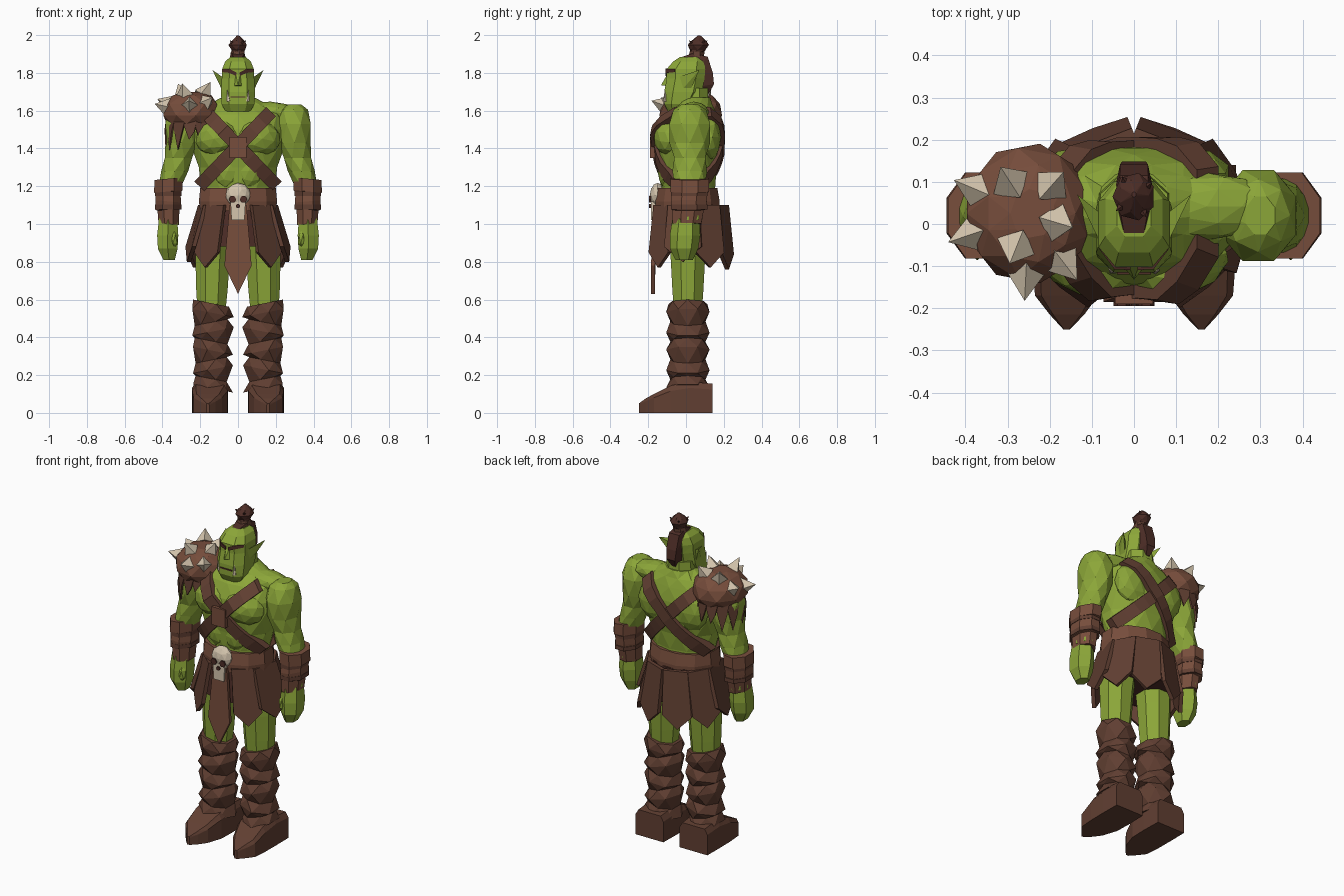
import bpy, bmesh, math
from mathutils import Vector, Matrix
from mathutils.bvhtree import BVHTree

if "Cube" in bpy.data.objects:
    bpy.data.objects.remove(bpy.data.objects["Cube"])


def colour(name, rgb):
    m = bpy.data.materials.new(name)
    m.diffuse_color = (*rgb, 1)
    m.use_nodes = True
    m.node_tree.nodes["Principled BSDF"].inputs["Base Color"].default_value = m.diffuse_color
    return m


SKIN = colour("green skin", (0.26, 0.38, 0.04))
LEATHER = colour("brown leather", (0.12, 0.05, 0.032))
TAN = colour("light leather", (0.185, 0.075, 0.045))
DARK = colour("dark hair", (0.075, 0.027, 0.02))
BONE = colour("bone", (0.66, 0.56, 0.42))


def make(name, verts, faces, mat, tri=False):
    me = bpy.data.meshes.new(name)
    bm = bmesh.new()
    vs = [bm.verts.new(v) for v in verts]
    for f in faces:
        bm.faces.new([vs[i] for i in f])
    if tri:
        bmesh.ops.triangulate(bm, faces=bm.faces[:])
    bmesh.ops.recalc_face_normals(bm, faces=bm.faces[:])
    bm.to_mesh(me)
    bm.free()
    me.materials.append(mat)
    ob = bpy.data.objects.new(name, me)
    bpy.context.collection.objects.link(ob)
    return ob


def skin_rings(name, rings, mat, tri=False):
    """Join rings of points with side faces and end caps."""
    n, verts = len(rings[0]), [p for r in rings for p in r]
    faces = [list(range(n)), list(range(len(verts) - n, len(verts)))]
    for k in range(len(rings) - 1):
        for i in range(n):
            j = (i + 1) % n
            faces.append([k * n + i, k * n + j, (k + 1) * n + j, (k + 1) * n + i])
    return make(name, verts, faces, mat, tri)


def loft(name, rings, mat, n=8, tri=False, twist=0.0, tilt=0.0, sx=1, p=1.0):
    """Stack of rings (cx, cy, z, half width, half depth); p below 1 makes them boxier."""
    out, q = [], 1 / math.cos(math.pi / n) ** p
    for k, (cx, cy, z, rx, ry) in enumerate(rings):
        ring = []
        for i in range(n):
            a = 2 * math.pi * (i + 0.5 + twist * (k % 2)) / n
            c, s = [math.copysign(abs(v) ** p, v) for v in (math.cos(a), math.sin(a))]
            ring.append((sx * (cx + rx * q * c), cy + ry * q * s, z + tilt * rx * c * (-1) ** (k // 2)))
        out.append(ring)
    return skin_rings(name, out, mat, tri)


def prism(name, pts, depth, mat):
    """Flat outline extruded along a vector."""
    d = Vector(depth)
    return skin_rings(name, [[Vector(p) for p in pts], [Vector(p) + d for p in pts]], mat)


def blob(name, c, r, mat, rot=(0, 0, 0), sub=2):
    bm = bmesh.new()
    bmesh.ops.create_icosphere(bm, subdivisions=sub, radius=1)
    m = Matrix.Translation(c)
    for ax, v in zip("XYZ", rot):
        m = m @ Matrix.Rotation(v, 4, ax)
    bm.transform(m @ Matrix.Diagonal((*r, 1)))
    verts, faces = [v.co.copy() for v in bm.verts], [[v.index for v in f.verts] for f in bm.faces]
    bm.free()
    return make(name, verts, faces, mat)


def spike(name, base, direction, r, h, mat, n=4):
    base, d = Vector(base), Vector(direction).normalized()
    q = d.to_track_quat('Z', 'Y')
    pts = [base + q @ Vector((r * math.cos(2 * math.pi * i / n), r * math.sin(2 * math.pi * i / n), 0))
           for i in range(n)] + [base + d * h]
    return make(name, pts, [list(range(n))] + [[i, (i + 1) % n, n] for i in range(n)], mat)


# Torso with chest muscles
body = [loft("torso", [(0, .01, 1.08, .18, .135), (0, .01, 1.2, .192, .14), (0, .01, 1.3, .207, .152),
                       (0, .015, 1.4, .235, .165), (0, .02, 1.5, .25, .16), (0, .03, 1.58, .23, .13),
                       (0, .045, 1.63, .16, .095), (0, .05, 1.67, .085, .075)], SKIN, 12, True, 0.5)]
for s, side in ((1, "left"), (-1, "right")):
    body.append(blob(f"{side}_pec", (s * .11, -.095, 1.455), (.12, .075, .095), SKIN, (0, s * .2, s * .25)))
    body.append(blob(f"{side}_shoulder_blade", (s * .11, .12, 1.46), (.12, .065, .13), SKIN))
    blob(f"{side}_belly", (s * .055, -.095, 1.28), (.075, .055, .1), SKIN)
    blob(f"{side}_trapezius", (s * .17, .042, 1.592), (.16, .08, .056), SKIN, (0, s * .06, 0))

# Crossed straps draped over the torso, front and back
verts, polys = [], []
for ob in body:
    o = len(verts)
    verts += [v.co.copy() for v in ob.data.vertices]
    polys += [[i + o for i in p.vertices] for p in ob.data.polygons]
tree = BVHTree.FromPolygons(verts, polys)


def surface_y(x, z, s):
    x = max(-.185, min(.185, x))
    hit = tree.ray_cast(Vector((x, s, z)), Vector((0, -s, 0)))[0]
    return hit.y if hit else .04


for s, face in ((-1, "front"), (1, "back")):
    for k in (1, -1):
        top, end = Vector((k * .175, 1.595)), Vector((-k * .205, 1.2))
        along = (end - top).normalized()
        across = Vector((-along.y, along.x)) * .036
        rings = []
        for i in range(9):
            c = top.lerp(end, i / 8)
            a, b = c + across, c - across
            ya, yb = [surface_y(p.x, p.y, s) for p in (a, b)]
            m = s * max(s * ya, s * yb, s * surface_y(c.x, c.y, s))
            ya, yb = (ya + m) / 2, (yb + m) / 2
            out, into = s * (.02 + .004 * k), -s * .03
            rings.append([(a.x, ya + out, a.y), (b.x, yb + out, b.y),
                          (b.x, yb + into, b.y), (a.x, ya + into, a.y)])
        skin_rings(f"{face}_strap", rings, LEATHER)
prism("strap_plate", [(-.045, -.19, 1.35), (.045, -.19, 1.35), (.045, -.19, 1.46), (-.045, -.19, 1.46)],
      (0, .06, 0), TAN)

# Arms, bracers, hands, legs and boots
for s, side in ((1, "left"), (-1, "right")):
    loft(f"{side}_arm", [(.30, .02, 1.632, .035, .045), (.295, .02, 1.605, .07, .08), (.295, .02, 1.53, .09, .108),
                         (.298, .02, 1.43, .08, .1), (.315, .02, 1.35, .072, .082), (.335, .02, 1.28, .066, .085),
                         (.36, .02, 1.2, .06, .08), (.37, .01, 1.02, .05, .07)], SKIN, 8, True, 0.5, 0, s)
    loft(f"{side}_hand", [(.37, .0, 1.03, .048, .062), (.372, -.005, .94, .056, .07), (.372, -.01, .87, .052, .065),
                          (.365, -.01, .81, .03, .04)], SKIN, 6, True, 0, 0, s)
    blob(f"{side}_thumb", (s * .338, -.05, .92), (.022, .028, .05), SKIN, sub=1)
    loft(f"{side}_bracer", [(.368, .02, 1.24, .073, .102), (.37, .02, 1.172, .075, .102), (.37, .02, 1.168, .066, .093),
                            (.37, .015, 1.12, .068, .095), (.37, .015, 1.08, .066, .092), (.368, .01, 1.076, .058, .084),
                            (.367, .005, 1.0, .054, .076)], TAN, 8, False, 0, -.1, s)
    for z in (1.16, 1.09):
        loft(f"{side}_bracer_strap", [(.37, .017, z - .012, .07, .097), (.37, .017, z + .012, .07, .097)],
             LEATHER, 8, sx=s)
    loft(f"{side}_leg", [(.14, .01, .55, .075, .075), (.138, .01, .65, .083, .082), (.135, .01, .8, .09, .09),
                         (.125, .01, .95, .095, .1)], SKIN, 8, True, 0, 0, s)
    loft(f"{side}_boot_wrap", [(.138, .01, .13 + .05 * i, .1 - .022 * (i % 2) + .004 * (i > 4),
                                .106 - .02 * (i % 2)) for i in range(9)] + [(.138, .01, .58, .09, .095)],
         LEATHER, 7, True, 0.5, .22, s)
    rings = []
    for y, x0, x1, h in ((.14, .055, .242, .155), (.02, .052, .243, .165), (-.08, .055, .242, .145),
                         (-.17, .085, .235, .1), (-.215, .118, .2, .075), (-.25, .152, .168, .05)):
        b = (x1 - x0) * .1
        rings.append([(s * x0, y, 0), (s * x1, y, 0), (s * x1, y, h * .8), (s * (x1 - b), y, h),
                      (s * (x0 + b), y, h), (s * x0, y, h * .8)])
    skin_rings(f"{side}_foot", rings, LEATHER, True)

# Belt and skirt of pointed leather panels
loft("belt", [(0, .008, 1.07, .2, .168), (0, .008, 1.12, .207, .17), (0, .008, 1.19, .2, .158)], TAN, 12)
loft("underskirt", [(0, .02, 1.1, .18, .16), (0, .02, .88, .215, .165)], DARK, 10)
for s in (1, -1):
    for deg, w, zb in ((-50, .16, .77), (-10, .2, .8), (30, .17, .77), (69, .17, .76)):
        a = math.radians(deg)
        c, n = math.cos(a), math.sin(a)
        t = Vector((-.2 * n, .2 * c, 0)).normalized()
        top = Vector((.2 * c, .02 + .195 * n, 1.1))
        low = Vector((.265 * c, .02 + .218 * n, zb + .08))
        tip = Vector((.275 * c, .02 + .222 * n, zb))
        pts = [top - t * w * .42, top + t * w * .42, low + t * w * .5, tip, low - t * w * .5]
        prism("skirt_panel", [(s * p.x, p.y, p.z) for p in pts], (-s * .022 * c, -.022 * n, 0), LEATHER)
prism("front_panel", [(-.045, -.175, 1.1), (.045, -.175, 1.1), (.072, -.185, .78), (0, -.185, .63),
                      (-.072, -.185, .78)], (0, .02, 0), TAN)

# Skull buckle
blob("skull", (0, -.15, 1.152), (.068, .042, .066), BONE)
prism("skull_jaw", [(-.04, -.186, 1.12), (.04, -.186, 1.12), (.034, -.186, 1.02), (-.034, -.186, 1.02)],
      (0, .03, 0), BONE)
for x, z, r in ((-.029, 1.13, .02), (.029, 1.13, .02), (0, 1.095, .012)):
    prism("skull_socket", [(x + r * math.cos(i * math.pi / 3), -.195, z + r * math.sin(i * math.pi / 3))
                           for i in range(6)], (0, .0095, 0), DARK)

# Head
loft("neck", [(0, .045, 1.55, .1, .09), (0, .04, 1.63, .086, .08), (0, .04, 1.72, .08, .075)], SKIN, 8, True)
loft("head", [(0, -.045, 1.595, .066, .05), (0, -.035, 1.635, .087, .08), (0, -.015, 1.70, .09, .1),
              (0, -.002, 1.77, .086, .1), (0, 0, 1.82, .084, .102), (0, .015, 1.86, .068, .083),
              (0, .025, 1.885, .04, .055)], SKIN, 8, True, p=.7)
make("nose", [(-.012, -.098, 1.795), (.012, -.098, 1.795), (-.026, -.1, 1.73), (.026, -.1, 1.73), (0, -.132, 1.735)],
     [(0, 1, 4), (0, 4, 2), (1, 3, 4), (2, 4, 3), (0, 2, 3, 1)], SKIN)
prism("mouth", [(-.04, -.12, 1.676), (.04, -.12, 1.676), (.04, -.12, 1.669), (-.04, -.12, 1.669)],
      (0, .009, 0), DARK)
for s in (1, -1):
    prism("brow", [(s * .008, -.109, 1.802), (s * .046, -.108, 1.822), (s * .082, -.06, 1.82), (s * .082, -.06, 1.804),
                   (s * .046, -.108, 1.8), (s * .01, -.109, 1.784)], (0, .02, 0), DARK)
    spike("tusk", (s * .05, -.108, 1.65), (s * .12, -.08, 1), .012, .062, BONE, 5)
    make("ear", [(s * .08, -.03, 1.70), (s * .085, -.035, 1.78), (s * .085, .03, 1.78), (s * .08, .02, 1.70),
                 (s * .135, .07, 1.815)], [(0, 1, 2, 3), (0, 1, 4), (1, 2, 4), (2, 3, 4), (3, 0, 4)], SKIN)

# Hair strip down the back of the head and topknot
skin_rings("hair_strip", [[(-w, y0, z0), (w, y0, z0), (w * .75, y1, z1), (-w * .75, y1, z1)]
                          for y0, z0, y1, z1, w in ((-.02, 1.865, -.03, 1.882, .03), (.04, 1.865, .04, 1.905, .045),
                                                    (.085, 1.85, .115, 1.885, .045), (.09, 1.8, .142, 1.8, .044),
                                                    (.085, 1.73, .148, 1.74, .038), (.09, 1.69, .12, 1.69, .015))],
           DARK, True)
loft("topknot_band", [(0, .055, 1.885, .038, .038), (0, .058, 1.912, .034, .036)], LEATHER, 7)
loft("topknot", [(0, .058, 1.905, .03, .033), (0, .062, 1.922, .034, .038), (0, .065, 1.948, .046, .052),
                 (0, .068, 1.97, .032, .036), (0, .07, 1.998, .005, .006)], DARK, 7, True, 0.5)
for i in range(4):
    a = i * math.pi / 2 + .6
    spike("topknot_tuft", (.022 * math.cos(a), .065 + .025 * math.sin(a), 1.945),
          (.6 * math.cos(a), .7 * math.sin(a), .55), .02, .042, DARK)

# Spiked shoulder guard with a ragged fringe
C = Vector((-.25, .025, 1.59))
loft("shoulder_guard", [(-.25, .025, 1.53, .12, .135), (-.25, .025, 1.575, .145, .158), (-.25, .025, 1.635, .138, .148),
                        (-.245, .025, 1.68, .1, .11), (-.24, .025, 1.7, .05, .055)], TAN, 9, True, 0.5)
for d in ((-.9, .38, .4), (-.95, -.32, .25), (-.32, .5, .8), (.4, .45, .8), (.5, -.15, .85), (-.2, -.5, .75),
          (.6, -.78, .45), (-.05, -1, .35)):
    d = Vector(d).normalized()
    spike("guard_spike", C + Vector((d.x * .13, d.y * .142, d.z * .112)), d, .05, .078, BONE)
for i in range(10):
    a = math.radians(50 + i * 27)
    p = C + Vector((.125 * math.cos(a), .138 * math.sin(a), -.03))
    t = Vector((-math.sin(a), math.cos(a), 0)) * .042
    n = Vector((math.cos(a), math.sin(a), 0)) * .02
    drop = .11 + .07 * max(0, -math.cos(a)) + .02 * (i % 2)
    prism("guard_fringe", [p - t, p + t, p + t * .7 + n * .7 + Vector((0, 0, -.07)),
                           p + n * .5 + Vector((0, 0, -drop))], -n * .5, LEATHER)
